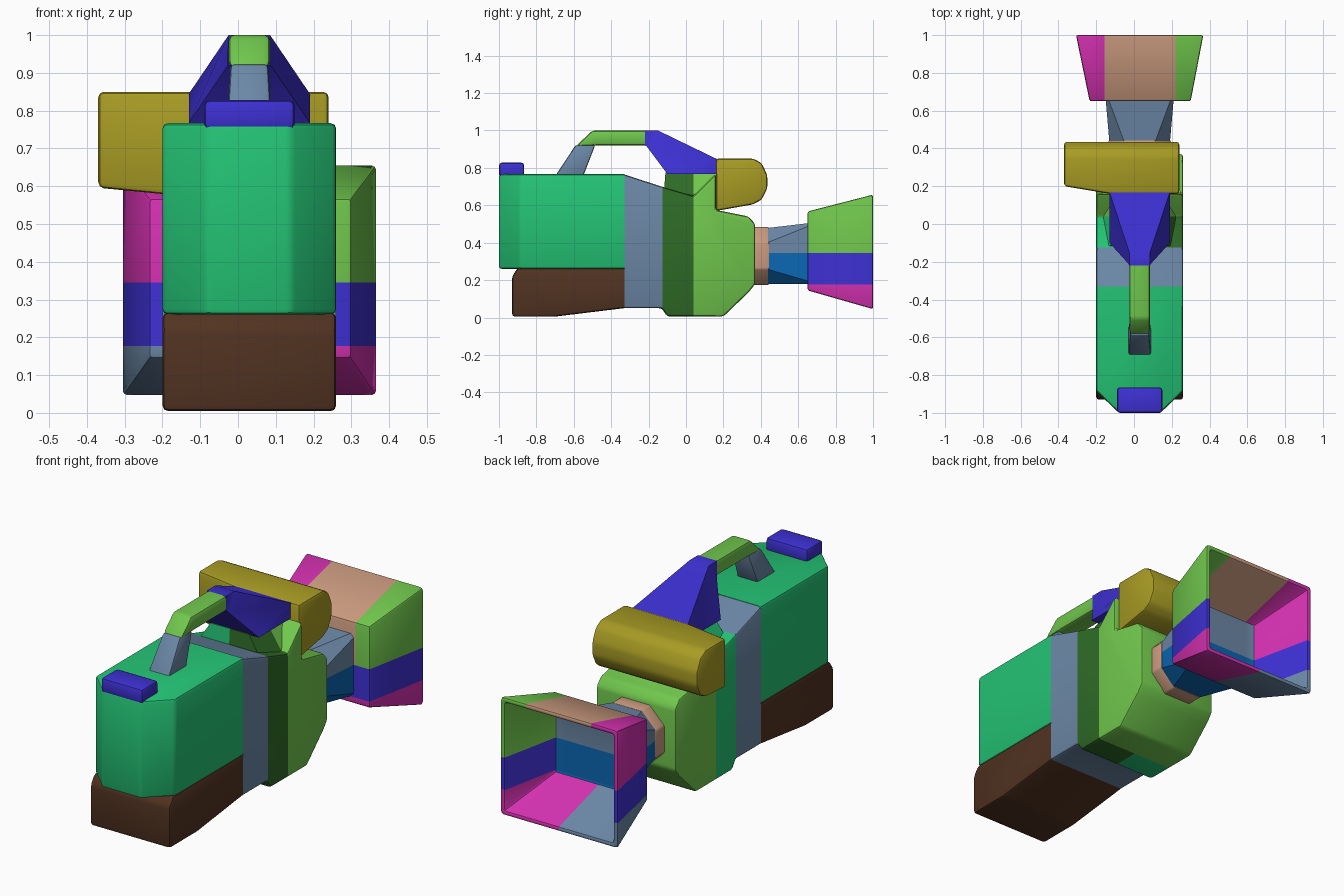
import bpy, bmesh
from mathutils import Vector

if "Cube" in bpy.data.objects:
    bpy.data.objects.remove(bpy.data.objects["Cube"], do_unlink=True)

MID = 0.03               # centre line of the body
LEFT, RIGHT = -0.2, 0.26


def linear(c):
    return c / 12.92 if c < 0.04 else ((c + 0.055) / 1.055) ** 2.4


def material(name, *rgb):
    m = bpy.data.materials.new(name)
    m.use_nodes = True
    col = [linear(c) for c in rgb] + [1.0]
    m.diffuse_color = col
    m.node_tree.nodes["Principled BSDF"].inputs["Base Color"].default_value = col
    return m


TEAL = material("teal green", 0.14, 0.77, 0.46)
LIME = material("lime green", 0.44, 0.78, 0.30)
DARK = material("dark green", 0.18, 0.42, 0.15)
PURPLE = material("violet blue", 0.24, 0.19, 0.83)
SLATE = material("slate", 0.42, 0.53, 0.65)
TAN = material("tan", 0.80, 0.61, 0.50)
PINK = material("magenta", 0.83, 0.19, 0.69)
OLIVE = material("olive", 0.66, 0.61, 0.14)
BROWN = material("brown", 0.32, 0.20, 0.13)
BLUE = material("blue", 0.04, 0.40, 0.70)


def loft(name, rings, paint, bevel=0.015, seam=None, cuts=()):
    """Skin rings of points, cap both ends, round the edges, slice and paint.
    Edges lying on the plane y = seam stay sharp; cuts are (axis, value)."""
    bm = bmesh.new()
    vs = [[bm.verts.new(p) for p in ring] for ring in rings]
    n = len(vs[0])
    for a, b in zip(vs, vs[1:]):
        for i in range(n):
            j = (i + 1) % n
            bm.faces.new((a[i], a[j], b[j], b[i]))
    bm.faces.new(vs[0])
    bm.faces.new(vs[-1])
    bmesh.ops.recalc_face_normals(bm, faces=bm.faces[:])
    if bevel:
        edges = [e for e in bm.edges if seam is None
                 or any(abs(v.co.y - seam) > 0.001 for v in e.verts)]
        bmesh.ops.bevel(bm, geom=edges, offset=bevel, segments=2, profile=0.5,
                        affect='EDGES', clamp_overlap=True)
    for axis, value in cuts:
        normal = Vector((0, 0, 0))
        normal[axis] = 1
        bmesh.ops.bisect_plane(bm, geom=bm.verts[:] + bm.edges[:] + bm.faces[:],
                               plane_co=normal * value, plane_no=normal)
    me = bpy.data.meshes.new(name)
    rule = paint if not isinstance(paint, bpy.types.Material) else lambda c, n: paint
    used = []
    bm.normal_update()
    for f in bm.faces:
        m = rule(f.calc_center_median(), f.normal)
        if m not in used:
            used.append(m)
            me.materials.append(m)
        f.material_index = used.index(m)
    bm.to_mesh(me)
    bm.free()
    ob = bpy.data.objects.new(name, me)
    bpy.context.collection.objects.link(ob)
    bpy.ops.object.select_all(action='DESELECT')
    ob.select_set(True)
    bpy.context.view_layer.objects.active = ob
    bpy.ops.object.shade_smooth_by_angle(angle=0.5)
    return ob


def side_prism(name, profile, paint, x0=LEFT, x1=RIGHT, **kw):
    """Extrude a (y, z) outline across x."""
    return loft(name, [[(x, y, z) for y, z in profile] for x in (x0, x1)], paint, **kw)


def flat_ring(x0, x1, y0, y1, z):
    return [(x0, y0, z), (x1, y0, z), (x1, y1, z), (x0, y1, z)]


def upright_ring(y, x0, x1, z0, z1, c=0.0):
    """Rectangle facing y, with corners cut by c."""
    if not c:
        return [(x0, y, z0), (x1, y, z0), (x1, y, z1), (x0, y, z1)]
    return [(x0 + c, y, z0), (x1 - c, y, z0), (x1, y, z0 + c), (x1, y, z1 - c),
            (x1 - c, y, z1), (x0 + c, y, z1), (x0, y, z1 - c), (x0, y, z0 + c)]


# Battery end: brown base and teal block with angled front corners
SEAM = -0.33
side_prism("lower_rear_base",
           [(SEAM, 0.05), (-0.7, 0.005), (-0.93, 0.005), (-0.93, 0.22), (-0.9, 0.265), (SEAM, 0.265)],
           BROWN, seam=SEAM)
plan = [(LEFT, SEAM), (RIGHT, SEAM), (RIGHT, -0.885), (0.14, -1), (-0.08, -1), (LEFT, -0.885)]
loft("battery_block", [[(x, y, z) for x, y in plan] for z in (0.26, 0.767)], TEAL, seam=SEAM)
loft("battery_latch", [flat_ring(-0.09, 0.15, -1, -0.865, z) for z in (0.75, 0.828)], PURPLE)


# Main body, banded along its length
def body_paint(c, n):
    if c.y < -0.125:
        return SLATE
    if c.y > 0.04:
        return LIME
    return TEAL if c.x < MID else DARK


bands = [(1, -0.125), (1, 0.04), (0, MID)]
side_prism("main_body",
           [(SEAM, 0.05), (-0.13, 0.05), (-0.1, 0.005), (0.2, 0.005), (0.34, 0.14), (0.37, 0.18),
            (0.37, 0.5), (0.335, 0.54), (0.16, 0.575), (0.16, 0.77), (0.04, 0.65), (-0.13, 0.7),
            (SEAM, 0.765)],
           body_paint, seam=SEAM, cuts=bands)
loft("handle_pedestal", [flat_ring(-0.17, 0.23, -0.12, 0.17, 0.64),
                         flat_ring(-0.08, 0.14, -0.11, 0.17, 0.775)],
     body_paint, bevel=0.0, cuts=bands)

# Carrying handle
loft("handle_post", [flat_ring(-0.03, 0.09, -0.7, -0.55, 0.755),
                     flat_ring(-0.02, 0.08, -0.59, -0.485, 0.922)], SLATE, bevel=0.01)
side_prism("handle_grip",
           [(-0.59, 0.915), (-0.5, 1.0), (-0.22, 1.0), (-0.22, 0.92), (-0.485, 0.92)],
           LIME, MID - 0.055, MID + 0.055, seam=-0.22)
loft("handle_bracket",
     [[(MID - 0.055, -0.22, 0.92), (MID + 0.055, -0.22, 0.92),
       (MID + 0.055, -0.22, 1.0), (MID - 0.055, -0.22, 1.0)],
      [(MID - 0.06, -0.21, 0.915), (MID + 0.06, -0.21, 0.915),
       (MID + 0.055, -0.15, 1.0), (MID - 0.055, -0.15, 1.0)],
      [(-0.13, -0.1, 0.768), (0.19, -0.1, 0.768), (0.19, 0.17, 0.845), (-0.13, 0.17, 0.845)],
      [(-0.13, 0.17, 0.768), (0.19, 0.17, 0.768), (0.19, 0.175, 0.845), (-0.13, 0.175, 0.845)]],
     PURPLE, bevel=0.0)

# Viewfinder laid across the body, tapering slightly to its outer end
finder = [(0.16, 0.57), (0.16, 0.85), (0.36, 0.85), (0.405, 0.825), (0.435, 0.76),
          (0.435, 0.69), (0.405, 0.63), (0.36, 0.605)]
loft("viewfinder",
     [[(-0.37, max(y, 0.2), max(z, 0.595)) for y, z in finder],
      [(-0.13, y, z) for y, z in finder],
      [(0.24, y, z) for y, z in finder]], OLIVE)

# Lens neck
loft("lens_ring", [upright_ring(y, -0.135, 0.195, 0.175, 0.483, 0.085) for y in (0.35, 0.445)],
     TAN, bevel=0.008)
loft("lens_neck", [upright_ring(0.43, -0.13, 0.19, 0.18, 0.478, 0.08),
                   upright_ring(0.66, -0.15, 0.21, 0.178, 0.505, 0.015)],
     lambda c, n: SLATE if c.z > 0.345 else BLUE, bevel=0.0, cuts=[(2, 0.345)])


# Open lens hood
def hood_paint(c, n):
    if n.y > 0.9 and c.y < 0.75:
        return SLATE if c.z > 0.345 else BLUE
    if c.z > 0.345:
        return PINK if c.x < -0.155 else LIME if c.x > 0.22 else TAN
    if c.z > 0.177:
        return PURPLE
    return SLATE if c.x < MID else PINK


loft("lens_hood",
     [upright_ring(0.65, -0.235, 0.3, 0.145, 0.567),
      upright_ring(1.0, -0.307, 0.367, 0.045, 0.657),
      upright_ring(1.0, -0.282, 0.342, 0.07, 0.632),
      upright_ring(0.675, -0.21, 0.275, 0.165, 0.545)],
     hood_paint, bevel=0.01,
     cuts=[(2, 0.177), (2, 0.345), (0, -0.155), (0, 0.22), (0, MID)])
